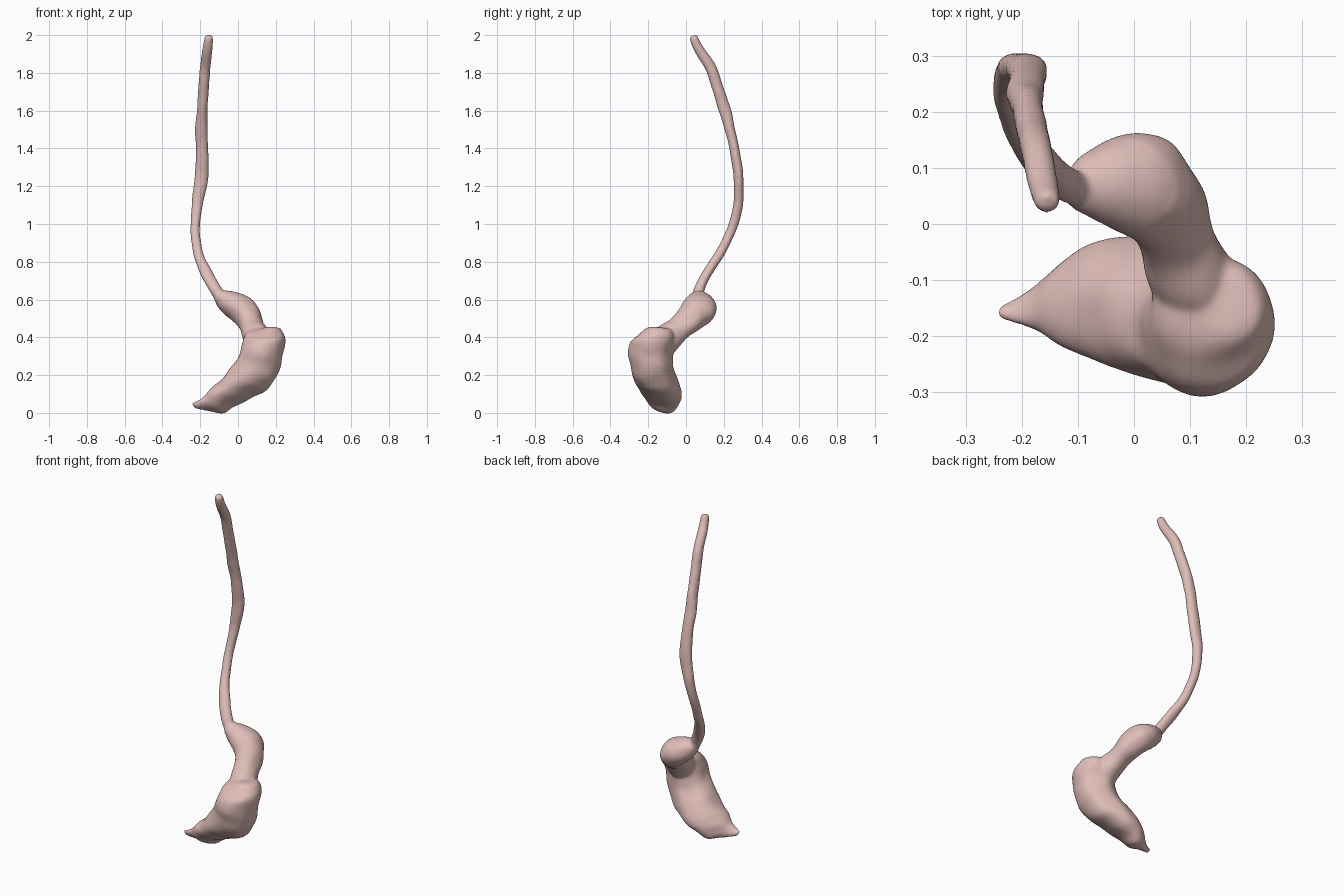
import bpy, bmesh, math
from mathutils import Vector, noise

if "Cube" in bpy.data.objects:
    bpy.data.objects.remove(bpy.data.objects["Cube"])

SEG = 32


def spline(keys, steps):
    """Catmull-Rom through rows of any length."""
    out = []
    n = len(keys)
    for i in range(n - 1):
        rows = [keys[max(0, i - 1)], keys[i], keys[i + 1], keys[min(n - 1, i + 2)]]
        for s in range(steps):
            t = s / steps
            out.append([0.5 * (2 * b + (c - a) * t + (2 * a - 5 * b + 4 * c - d) * t * t
                               + (3 * b - a - 3 * c + d) * t ** 3)
                        for a, b, c, d in zip(*rows)])
    out.append(list(keys[-1]))
    return out


def loft(bm, rings):
    """Skin a list of (centre, u, v) ellipses and close both ends."""
    loops = []
    for c, u, v in rings:
        loops.append([bm.verts.new(c + u * math.cos(a) + v * math.sin(a))
                      for a in (2 * math.pi * k / SEG for k in range(SEG))])
    for a, b in zip(loops, loops[1:]):
        for k in range(SEG):
            j = (k + 1) % SEG
            bm.faces.new((a[k], a[j], b[j], b[k]))
    bm.faces.new(loops[0][::-1])
    bm.faces.new(loops[-1])


def tube_rings(keys, steps):
    """Keys are x, y, z, width radius, depth radius."""
    rows = spline(keys, steps)
    pts = [Vector(r[:3]) for r in rows]
    u = Vector((1, 0, 0))
    rings = []
    for i, r in enumerate(rows):
        t = (pts[min(i + 1, len(pts) - 1)] - pts[max(i - 1, 0)]).normalized()
        u = (u - t * u.dot(t)).normalized()
        rings.append((pts[i], u * r[3], t.cross(u) * r[4]))
    return rings


# long thin duct, top to bottom
duct = [
    (-.153, .036, 1.997, .010, .010), (-.154, .040, 1.988, .023, .022),
    (-.160, .065, 1.93, .027, .026), (-.173, .130, 1.83, .028, .031),
    (-.182, .168, 1.72, .028, .031), (-.190, .207, 1.60, .028, .034),
    (-.195, .232, 1.50, .034, .027), (-.190, .256, 1.40, .032, .027),
    (-.190, .272, 1.30, .037, .026), (-.200, .279, 1.20, .036, .026),
    (-.216, .275, 1.10, .030, .026), (-.227, .252, 1.00, .026, .026),
    (-.222, .215, .91, .026, .025), (-.203, .165, .82, .028, .026),
    (-.165, .110, .735, .033, .026), (-.120, .070, .655, .032, .028),
    (-.095, .066, .61, .030, .030),
]

# short swollen neck leading into the sac
neck = [
    (-.120, .064, .630, .018, .018), (-.102, .064, .618, .036, .042),
    (-.070, .068, .598, .054, .066), (-.025, .070, .572, .070, .085),
    (.020, .062, .542, .078, .093), (.058, .022, .500, .070, .084),
    (.078, -.035, .450, .062, .072), (.105, -.100, .395, .078, .078),
    (.130, -.150, .350, .080, .080),
]

# sac sections: left x, left z, right x, right z, front y, back y
sac = [
    (.115, .450, .180, .456, -.180, -.130), (.065, .440, .222, .450, -.215, -.085),
    (.030, .415, .243, .425, -.250, -.062), (.020, .370, .252, .390, -.295, -.058),
    (.008, .310, .238, .315, -.308, -.072), (-.030, .250, .225, .230, -.292, -.068),
    (-.085, .185, .165, .133, -.272, -.036), (-.130, .140, .060, .075, -.240, -.026),
    (-.165, .105, -.025, .032, -.212, -.040), (-.188, .078, -.080, .000, -.190, -.072),
    (-.212, .062, -.140, .008, -.176, -.112), (-.245, .052, -.225, .024, -.166, -.143),
]

bm = bmesh.new()
loft(bm, tube_rings(duct, 6))
loft(bm, tube_rings(neck, 6))
rings = []
for lx, lz, rx, rz, y0, y1 in spline(sac, 6):
    rings.append((Vector(((lx + rx) / 2, (y0 + y1) / 2, (lz + rz) / 2)),
                  Vector(((rx - lx) / 2, 0, (rz - lz) / 2)),
                  Vector((0, (y1 - y0) / 2, 0))))
# the upper-left edge of the tail lies forward, its lower-right edge back
for i, (c, u, v) in enumerate(rings):
    u.y += .035 * min(1, max(0, (i - 34) / 10)) * min(1, (len(rings) - i) / 12)
loft(bm, rings)
bmesh.ops.recalc_face_normals(bm, faces=bm.faces)

# gentle organic lumps
for v in bm.verts:
    amount = .009 if v.co.z < .6 else .003
    v.co += noise.noise_vector(v.co * 11) * amount

mesh = bpy.data.meshes.new("organ_with_duct")
bm.to_mesh(mesh)
bm.free()
organ = bpy.data.objects.new("organ_with_duct", mesh)
bpy.context.collection.objects.link(organ)

# fuse the parts into one skin and soften the joins
fuse = organ.modifiers.new("fuse", 'REMESH')
fuse.mode = 'VOXEL'
fuse.voxel_size = .0065
fuse.use_smooth_shade = True
soft = organ.modifiers.new("soften", 'SMOOTH')
soft.factor = .5
soft.iterations = 12

flesh = bpy.data.materials.new("flesh")
flesh.diffuse_color = (.74, .51, .48, 1)
flesh.use_nodes = True
flesh.node_tree.nodes["Principled BSDF"].inputs["Base Color"].default_value = flesh.diffuse_color
mesh.materials.append(flesh)
for p in mesh.polygons:
    p.use_smooth = True
